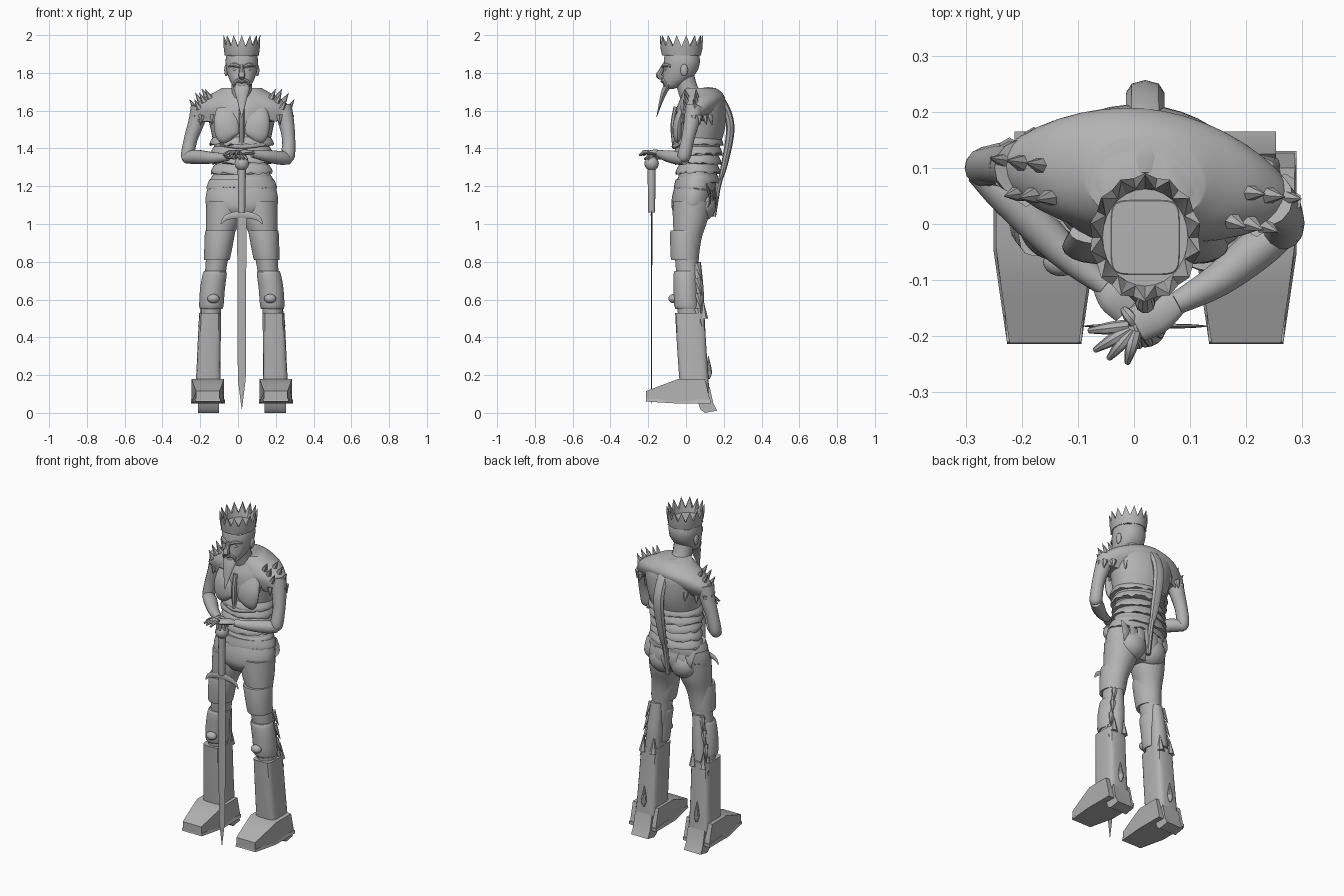
import bpy, bmesh, math, random
from mathutils import Vector, Matrix

random.seed(4)
cube = bpy.data.objects.get("Cube")
if cube:
    bpy.data.objects.remove(cube, do_unlink=True)

COLOR = (0.45, 0.45, 0.45, 1)
grey = bpy.data.materials.new("plain grey")
grey.use_nodes = True
grey.diffuse_color = COLOR
grey.node_tree.nodes["Principled BSDF"].inputs["Base Color"].default_value = COLOR
MID = 0.02          # body centre line
parts = []


def finish(name, bm):
    bmesh.ops.recalc_face_normals(bm, faces=bm.faces)
    mesh = bpy.data.meshes.new(name)
    bm.to_mesh(mesh)
    bm.free()
    mesh.materials.append(grey)
    ob = bpy.data.objects.new(name, mesh)
    bpy.context.collection.objects.link(ob)
    parts.append(ob)
    return ob


def spline(rows, k):
    """Catmull-Rom interpolation of a list of tuples."""
    out = []
    for i in range(len(rows) - 1):
        a, b, c, d = (Vector(rows[max(0, min(len(rows) - 1, i + j))]) for j in (-1, 0, 1, 2))
        for s in range(k):
            t = s / k
            out.append(0.5 * (2 * b + (c - a) * t + (2 * a - 5 * b + 4 * c - d) * t * t
                              + (3 * b - a - 3 * c + d) * t ** 3))
    return out + [Vector(rows[-1])]


def skin(name, rings, caps=True):
    bm = bmesh.new()
    vs = [[bm.verts.new(p) for p in r] for r in rings]
    n = len(rings[0])
    for a, b in zip(vs, vs[1:]):
        for i in range(n):
            bm.faces.new((a[i], a[(i + 1) % n], b[(i + 1) % n], b[i]))
    if caps:
        bm.faces.new(vs[0])
        bm.faces.new(vs[-1])
    return finish(name, bm)


def loft(name, rows, n=36, k=4, power=2, twist=0, jag=0, caps=True):
    """Stack of superellipses; each row is z, x, y, half width, half depth."""
    rings = []
    for q, (z, cx, cy, rx, ry) in enumerate(spline(rows, k)):
        ring = []
        for i in range(n):
            a = 2 * math.pi * (i + 0.5) / n
            c, s = math.cos(a), math.sin(a)
            x = math.copysign(abs(c) ** (2 / power), c) * rx
            y = math.copysign(abs(s) ** (2 / power), s) * ry
            dz = random.uniform(-jag, jag) if q == 0 else 0
            ct, st = math.cos(twist), math.sin(twist)
            ring.append((cx + x * ct - y * st, cy + x * st + y * ct, z + dz))
        rings.append(ring)
    return skin(name, rings, caps)


def tube(name, rows, n=14, k=4, flat=1, ref=(0, 0, 1)):
    """Tube through x, y, z, radius rows; flat scales it along the ref axis."""
    pts = spline(rows, k)
    rings = []
    for i, p in enumerate(pts):
        t = (pts[min(i + 1, len(pts) - 1)] - pts[max(i - 1, 0)]).to_3d().normalized()
        u = Vector(ref) - t * t.dot(Vector(ref))
        u.normalize()
        v = t.cross(u)
        r = max(p[3], 0.001)
        rings.append([p.to_3d() + r * (u * flat * math.sin(a) + v * math.cos(a))
                      for a in (2 * math.pi * j / n for j in range(n))])
    return skin(name, rings)


def ball(name, loc, size):
    bm = bmesh.new()
    bmesh.ops.create_uvsphere(bm, u_segments=20, v_segments=12, radius=1,
                              matrix=Matrix.Translation(loc) @ Matrix.Diagonal((*size, 1)))
    return finish(name, bm)


def spike(name, base, tip, r):
    ref = (1, 0, 0) if abs(tip[0] - base[0]) < 0.02 else (0, 1, 0)
    return tube(name, [(*base, r), (*tip, 0.001)], n=6, k=1, ref=ref)


def prism(name, outline, width_at, cx):
    """Side outline of (y, z) extruded across x, width given per point."""
    return skin(name, [[(cx + s * width_at(y), y, z) for y, z in outline] for s in (-1, 1)])


# Torso, ribs and hips
TW = -0.13
loft("torso", [(1.18, MID, .05, .165, .1), (1.25, MID, .06, .155, .1), (1.32, MID, .065, .138, .095),
               (1.4, MID, .065, .145, .11), (1.5, MID, .075, .165, .13), (1.6, MID, .08, .185, .132),
               (1.66, MID, .085, .18, .115), (1.7, MID, .075, .12, .085), (1.72, MID, .07, .09, .06)],
     twist=TW)
for i, z in enumerate((1.22, 1.27, 1.32, 1.37, 1.42)):
    w, d = .15 + .006 * abs(i - 2), .103 + .005 * i
    loft("rib_plate", [(z, MID, .064, w + .008, d + .01), (z + .015, MID, .064, w + .007, d + .008),
                       (z + .045, MID, .066, w - .012, d - .008)], n=40, k=2, twist=TW, jag=.009)
for s in (-1, 1):
    tube("chest_plate", [(MID + s * .065, -.035, 1.445, .035), (MID + s * .075, -.045, 1.47, .062),
                         (MID + s * .08, -.04, 1.54, .068), (MID + s * .08, -.015, 1.61, .055)],
         flat=.4, ref=(0, 1, 0), n=18)
    ball("buttock", (MID + s * .07, .085, 1.1), (.085, .075, .085))
tube("sternum", [(MID, -.052, 1.62, .014), (MID, -.068, 1.52, .014), (MID, -.06, 1.4, .012)],
     ref=(0, 1, 0), n=8)
tube("breast_crossbar", [(MID - .11, -.02, 1.42, .008), (MID, -.062, 1.41, .014), (MID + .12, -.03, 1.42, .008)])
loft("hips", [(1.03, MID, .025, .1, .07), (1.08, MID, .03, .18, .105), (1.14, MID, .035, .192, .11),
              (1.2, MID, .045, .178, .105)])
loft("waistband", [(1.185, MID, .047, .186, .112), (1.2, MID, .048, .186, .112),
                   (1.235, MID, .05, .172, .106)], k=2, jag=.012)

# Torn cloth behind the waist
for i in range(7):
    x = MID + (i - 3) * .045
    y = .14 - .006 * abs(i - 3) ** 1.5
    tube("cloth_strip", [(x, y, 1.21, .03), (x + .01, y + .02, 1.13, .026),
                         (x, y, random.uniform(1.02, 1.08), .004)], n=6, k=3, flat=.25, ref=(0, 1, 0))

# Shoulder mantle with teeth
loft("mantle", [(1.55, MID, .065, .262, .07), (1.575, MID, .07, .268, .085), (1.62, MID, .08, .255, .11),
                (1.665, MID, .09, .205, .115), (1.7, MID, .085, .14, .1), (1.72, MID, .075, .105, .08)],
     twist=TW, jag=.012)


def shoulder(a, z, rx, ry):
    x, y = rx * math.cos(a), ry * math.sin(a)
    return (MID + x * math.cos(TW) - y * math.sin(TW), .075 + x * math.sin(TW) + y * math.cos(TW), z)


for side in (0, math.pi):
    for i in range(7):
        a = side + (i - 3) * .33
        spike("mantle_hem_tooth", shoulder(a, 1.575, .262, .085), shoulder(a, 1.525, .27, .1), .02)
    for i, (z, r) in enumerate(((1.61, .25), (1.645, .22), (1.665, .185))):
        for f in (-.5, .05):
            a = side + (f if side == 0 else -f)
            spike("mantle_spike", shoulder(a, z, r, .1), shoulder(a, z + .05, r + .03, .12), .017)

# Ridge down the back with a thin tail
tube("back_ridge", [(MID, .09, 1.71, .02), (MID, .15, 1.695, .034), (MID, .205, 1.62, .034),
                    (MID, .232, 1.54, .034), (MID, .23, 1.45, .033), (MID, .2, 1.3, .026),
                    (MID, .18, 1.23, .016)], n=8, flat=.65, ref=(0, 1, 0.01))
tube("tail", [(MID, .18, 1.25, .018), (MID, .165, 1.18, .016), (MID, .145, 1.04, .014)], n=8, ref=(0, 1, 0))

# Neck and head
tube("neck", [(MID, .05, 1.64, .075), (MID, .015, 1.7, .056), (MID, -.01, 1.78, .055)], ref=(0, 1, 0))
loft("head", [(1.715, MID, -.088, .025, .022), (1.73, MID, -.075, .045, .045), (1.765, MID, -.05, .066, .072),
              (1.81, MID, -.03, .08, .09), (1.86, MID, -.022, .086, .096), (1.905, MID, -.022, .08, .09)],
     power=2.2)
tube("nose", [(MID, -.118, 1.84, .01), (MID, -.132, 1.81, .014), (MID, -.142, 1.785, .018),
              (MID, -.118, 1.774, .012)], ref=(0, 1, 0), n=10)
tube("lips", [(MID - .03, -.105, 1.752, .006), (MID, -.124, 1.756, .011), (MID + .03, -.105, 1.752, .006)], n=8)
for s in (-1, 1):
    tube("brow", [(MID + s * .012, -.122, 1.832, .009), (MID + s * .04, -.112, 1.843, .011),
                  (MID + s * .068, -.08, 1.836, .008)], n=8)
    ball("eye", (MID + s * .034, -.105, 1.82), (.015, .01, .009))
    ball("ear", (MID + s * .082, -.01, 1.815), (.011, .02, .032))
    tube("moustache", [(MID, -.125, 1.768, .008), (MID + s * .035, -.112, 1.75, .009),
                       (MID + s * .035, -.105, 1.715, .004)], n=8, ref=(0, 1, 0))
tube("beard", [(MID, -.092, 1.745, .05), (MID, -.115, 1.7, .038), (MID, -.132, 1.65, .024),
               (MID, -.156, 1.565, .002)], flat=.42, ref=(0, 1, 0))

# Crown: a flared band whose upper rim zigzags
N = 14


def crown_ring(radius, z_low, z_high, flare):
    ring = []
    for i in range(2 * N):
        a, tall = math.pi * i / N, i % 2
        r = radius + flare * tall
        ring.append((MID + .95 * r * math.cos(a), -.024 + 1.08 * r * math.sin(a), z_high if tall else z_low))
    return ring


skin("crown", [crown_ring(.08, 1.9, 1.9, 0), crown_ring(.095, 1.893, 1.893, 0), crown_ring(.1, 1.93, 1.93, .003),
               crown_ring(.1, 1.94, 2.0, .006), crown_ring(.082, 1.938, 1.998, .021),
               crown_ring(.08, 1.915, 1.915, 0)])
loft("skull_cap", [(1.89, MID, -.024, .075, .085), (1.917, MID, -.024, .06, .065)], k=1, power=6)

# Arms and hands
tube("right_upper_arm", [(-.2, .1, 1.62, .05), (-.22, .105, 1.54, .043), (-.25, .105, 1.45, .036),
                         (-.268, .1, 1.36, .034), (-.262, .09, 1.335, .02)], ref=(0, 1, 0))
tube("right_forearm", [(-.275, .1, 1.35, .03), (-.22, .05, 1.355, .038), (-.13, -.045, 1.35, .03),
                       (-.05, -.11, 1.355, .02)])
tube("left_upper_arm", [(.235, .045, 1.62, .05), (.255, .03, 1.54, .042), (.268, .01, 1.45, .035),
                        (.265, -.01, 1.36, .036), (.26, -.015, 1.335, .02)], ref=(0, 1, 0))
tube("left_forearm", [(.27, -.005, 1.345, .03), (.225, -.04, 1.35, .037), (.15, -.1, 1.36, .03),
                      (.075, -.142, 1.372, .02)])


def hand(side, wrist, palm, tips, z):
    tube(side + "_palm", [(*wrist, z, .02), (*[(a + b) / 2 for a, b in zip(wrist, palm)], z + .004, .034),
                          (*palm, z, .032)], flat=.45)
    for i, (x, y) in enumerate(tips):
        bx = palm[0] + (x - palm[0]) * .2
        by = palm[1] + (y - palm[1]) * .2
        tube(side + "_finger", [(bx, by, z, .012), ((bx + x) / 2, (by + y) / 2, z + .006, .011),
                                (x, y, z - .012, .005)], n=8)


hand("left", (.08, -.14), (.005, -.18), [(-.08, -.19), (-.07, -.225), (-.045, -.24), (-.012, -.248),
                                         (-.02, -.15)], 1.375)
hand("right", (-.06, -.1), (-.01, -.15), [(.05, -.2), (.03, -.215), (.01, -.22), (.04, -.15)], 1.355)

# Sword standing on its point
SY = -.182
ball("pommel", (MID, SY, 1.32), (.038, .038, .038))
tube("grip", [(MID, SY, 1.3, .022), (MID, SY, 1.06, .018)], k=1, n=12, ref=(0, 1, 0))
tube("guard", [(-.09, SY, 1.0, .003), (-.06, SY, 1.035, .014), (MID, SY, 1.05, .02),
               (.1, SY, 1.035, .014), (.13, SY, 1.0, .003)], flat=.25, ref=(0, 1, 0), n=8)
tube("blade", [(MID, SY, 1.06, .025), (MID, SY, .18, .021), (MID, SY, .02, .001)],
     k=1, n=4, flat=.14, ref=(0, 1, 0))

# Legs, armour cuffs and tall boots, one set for each side
for s, side in ((-1, "right"), (1, "left")):
    def X(d):
        return MID + s * d
    loft(side + "_leg", [(.48, X(.165), .02, .05, .06), (.6, X(.16), .012, .056, .06),
                         (.7, X(.145), .012, .055, .06), (.8, X(.133), .005, .058, .062),
                         (.92, X(.118), .01, .07, .072), (1.02, X(.1), .022, .09, .092),
                         (1.12, X(.093), .03, .095, .1)])
    loft(side + "_thigh_plate", [(.81, X(.132), -.005, .066, .07), (.825, X(.13), -.006, .07, .075),
                                 (.95, X(.116), -.005, .08, .08), (.965, X(.114), -.003, .076, .077)], k=2)
    loft(side + "_knee_plate", [(.55, X(.162), .008, .06, .062), (.57, X(.161), .004, .065, .067),
                                (.66, X(.155), .0, .066, .066), (.735, X(.143), -.002, .064, .064),
                                (.75, X(.141), 0, .058, .06)], k=2)
    ball(side + "_knee_stud", (X(.15), -.068, .605), (.032, .025, .024))
    loft(side + "_shin_guard", [(.52, X(.16), .05, .05, .05), (.65, X(.15), .055, .045, .04),
                                (.8, X(.14), .05, .035, .03)], k=3, n=12, jag=.02)
    for i in range(4):
        z = .5 + .08 * i
        spike(side + "_torn_shard", (X(.2 - .01 * i), .06, z + .05), (X(.23 - .012 * i), .085, z - .04), .018)
    loft(side + "_boot_shaft", [(.06, X(.18), .05, .076, .075), (.18, X(.177), .042, .066, .078),
                                (.35, X(.173), .03, .062, .078), (.53, X(.168), .02, .058, .078)],
         n=16, k=2, power=5)
    prism(side + "_foot", [(-.212, .065), (-.212, .115), (-.12, .15), (-.04, .18), (.1, .18), (.13, .055),
                           (-.05, .055)], lambda y: .062 + .024 * min(1, (y + .212) / .16), X(.18))
    prism(side + "_sole", [(-.214, .06), (-.21, .075), (.13, .07), (.13, .05), (-.05, .05)],
          lambda y: .066 + .024 * min(1, (y + .214) / .16), X(.18))
    prism(side + "_heel", [(.06, .07), (.075, .02), (.1, 0), (.165, .012), (.145, .05), (.125, .14), (.11, .12)],
          lambda y: .056, X(.177))
    tube(side + "_boot_drop", [(X(.177), .118, .3, .002), (X(.177), .122, .22, .016), (X(.177), .122, .18, .005)],
         n=10, ref=(0, 1, 0))
    for f in (-.035, .035):
        spike(side + "_boot_back_point", (X(.168) + f, .095, .5), (X(.165) + f, .09, .6), .022)

# Smooth shading with sharp edges kept
bpy.ops.object.select_all(action="DESELECT")
for ob in parts:
    ob.select_set(True)
bpy.context.view_layer.objects.active = parts[0]
bpy.ops.object.shade_smooth_by_angle(angle=math.radians(35))
